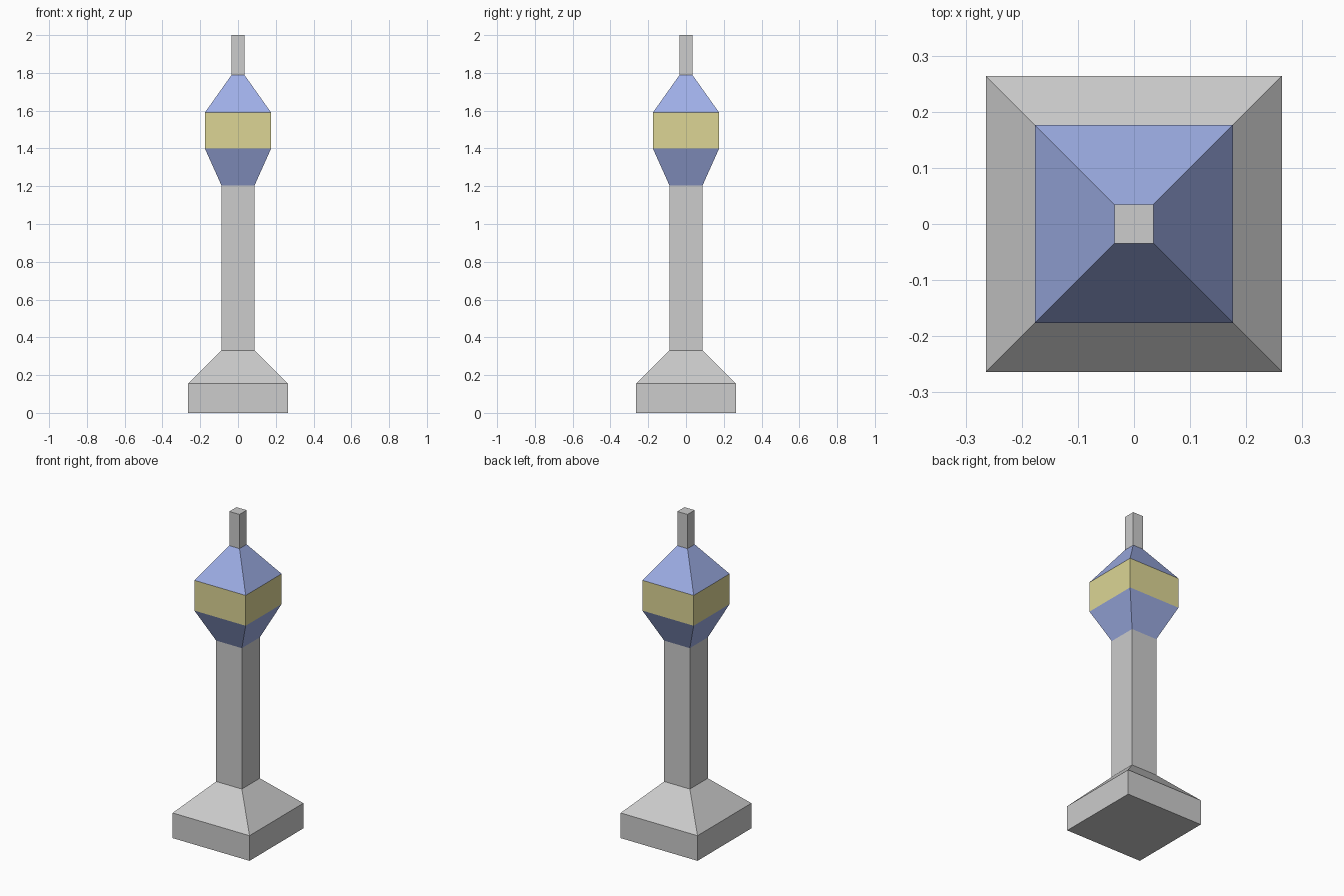
import bpy, bmesh

if "Cube" in bpy.data.objects:
    bpy.data.objects.remove(bpy.data.objects["Cube"])


def srgb(r, g, b):
    """Convert 0-255 display values to a linear colour."""
    lin = [((c / 255 + 0.055) / 1.055) ** 2.4 for c in (r, g, b)]
    return (*lin, 1.0)


def material(name, colour):
    mat = bpy.data.materials.new(name)
    mat.diffuse_color = colour
    mat.use_nodes = True
    mat.node_tree.nodes["Principled BSDF"].inputs["Base Color"].default_value = mat.diffuse_color
    return mat


GREY = material("concrete_grey", srgb(204, 204, 204))
BLUE = material("pale_blue", srgb(159, 175, 231))
YELLOW = material("window_yellow", srgb(220, 213, 149))


def square_tower(name, profile, mats, bottom=False, top=False):
    """Skin square rings (half width, height); one material per band."""
    bm = bmesh.new()
    rings = [[bm.verts.new((sx * h, sy * h, z))
              for sx, sy in ((-1, -1), (1, -1), (1, 1), (-1, 1))]
             for h, z in profile]
    slots = list(dict.fromkeys(mats))
    for low, high, mat in zip(rings, rings[1:], mats):
        for i in range(4):
            j = (i + 1) % 4
            face = bm.faces.new((low[i], low[j], high[j], high[i]))
            face.material_index = slots.index(mat)
    if bottom:
        bm.faces.new(rings[0][::-1])
    if top:
        bm.faces.new(rings[-1])
    mesh = bpy.data.meshes.new(name)
    bm.to_mesh(mesh)
    bm.free()
    for mat in slots:
        mesh.materials.append(mat)
    obj = bpy.data.objects.new(name, mesh)
    bpy.context.collection.objects.link(obj)
    return obj


# Block base with sloped shoulders
square_tower("base", [(0.264, 0), (0.264, 0.156), (0.088, 0.331)],
             [GREY, GREY], bottom=True)
# Tall shaft
square_tower("shaft", [(0.088, 0.331), (0.088, 1.205)], [GREY])
# Cabin: flared underside, window band, sloped roof
square_tower("cabin", [(0.088, 1.205), (0.176, 1.401), (0.176, 1.589), (0.035, 1.788)],
             [BLUE, YELLOW, BLUE])
# Mast
square_tower("mast", [(0.035, 1.788), (0.035, 2.0)], [GREY], top=True)
